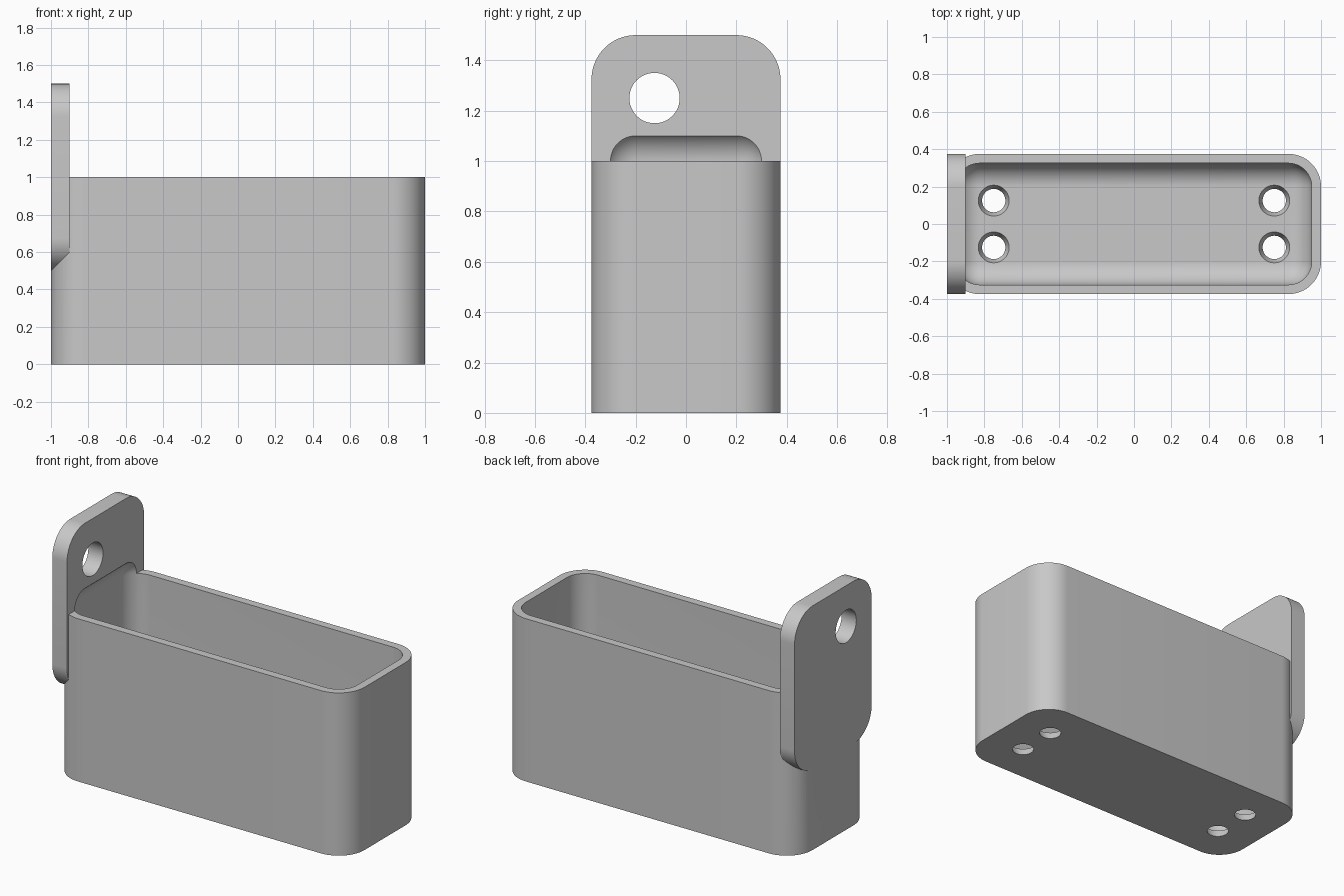
import bpy, bmesh, math
from mathutils import Matrix, Vector

old = bpy.data.objects.get("Cube")
if old:
    bpy.data.objects.remove(old, do_unlink=True)

grey = bpy.data.materials.new("light_grey")
grey.use_nodes = True
colour = (0.58, 0.58, 0.58, 1)
grey.diffuse_color = colour
grey.node_tree.nodes["Principled BSDF"].inputs["Base Color"].default_value = colour


def add_object(name, bm):
    bmesh.ops.recalc_face_normals(bm, faces=bm.faces)
    mesh = bpy.data.meshes.new(name)
    bm.to_mesh(mesh)
    bm.free()
    mesh.materials.append(grey)
    obj = bpy.data.objects.new(name, mesh)
    bpy.context.collection.objects.link(obj)
    return obj


def rounded_box(name, low, high, radius, axis=None):
    """Box with rounded edges along one axis, or on every edge."""
    low, high = Vector(low), Vector(high)
    bm = bmesh.new()
    bmesh.ops.create_cube(bm, size=1)
    for v in bm.verts:
        v.co = (low + high) / 2 + v.co * (high - low)
    edges = [e for e in bm.edges if axis is None
             or abs((e.verts[0].co - e.verts[1].co).normalized()[axis]) > 0.9]
    bmesh.ops.bevel(bm, geom=edges, offset=radius, segments=16,
                    profile=0.5, affect='EDGES')
    return add_object(name, bm)


def cone(name, centre, r_low, r_high, depth, axis='Z'):
    bm = bmesh.new()
    turn = Matrix.Rotation(math.pi / 2, 4, 'Y') if axis == 'X' else Matrix()
    bmesh.ops.create_cone(bm, cap_ends=True, segments=48, radius1=r_low,
                          radius2=r_high, depth=depth,
                          matrix=Matrix.Translation(centre) @ turn)
    return add_object(name, bm)


def combine(target, tool, operation):
    tool.hide_render = True
    mod = target.modifiers.new(tool.name, 'BOOLEAN')
    mod.operation, mod.solver, mod.object = operation, 'EXACT', tool
    bpy.context.view_layer.objects.active = target
    bpy.ops.object.modifier_apply(modifier=mod.name)
    bpy.data.objects.remove(tool, do_unlink=True)


# Outer body and upright hanging tab
holder = rounded_box("wall_holder", (-1, -.375, 0), (1, .375, 1), .175, axis=2)
tab = rounded_box("hanging_tab", (-1, -.375, .5), (-.9, .375, 1.5), .175, axis=0)
combine(holder, tab, 'UNION')

# Rounded cavity, which also scoops into the tab
cavity = rounded_box("cavity_cutter", (-.95, -.325, .05), (.95, .325, 1.125), .125)
combine(holder, cavity, 'DIFFERENCE')

# Off-centre hanging hole
combine(holder, cone("hanging_hole_cutter", (-.95, -.125, 1.25), .1, .1, .3, 'X'),
        'DIFFERENCE')

# Tapered drain holes through the floor
for x in (-.75, .75):
    for y in (-.125, .125):
        combine(holder, cone("drain_hole_cutter", (x, y, .025), .0525, .0925, .1),
                'DIFFERENCE')

# Smooth rounded surfaces, sharp rims
bpy.ops.object.select_all(action='DESELECT')
holder.select_set(True)
bpy.context.view_layer.objects.active = holder
bpy.ops.object.shade_smooth_by_angle(angle=math.radians(30))
